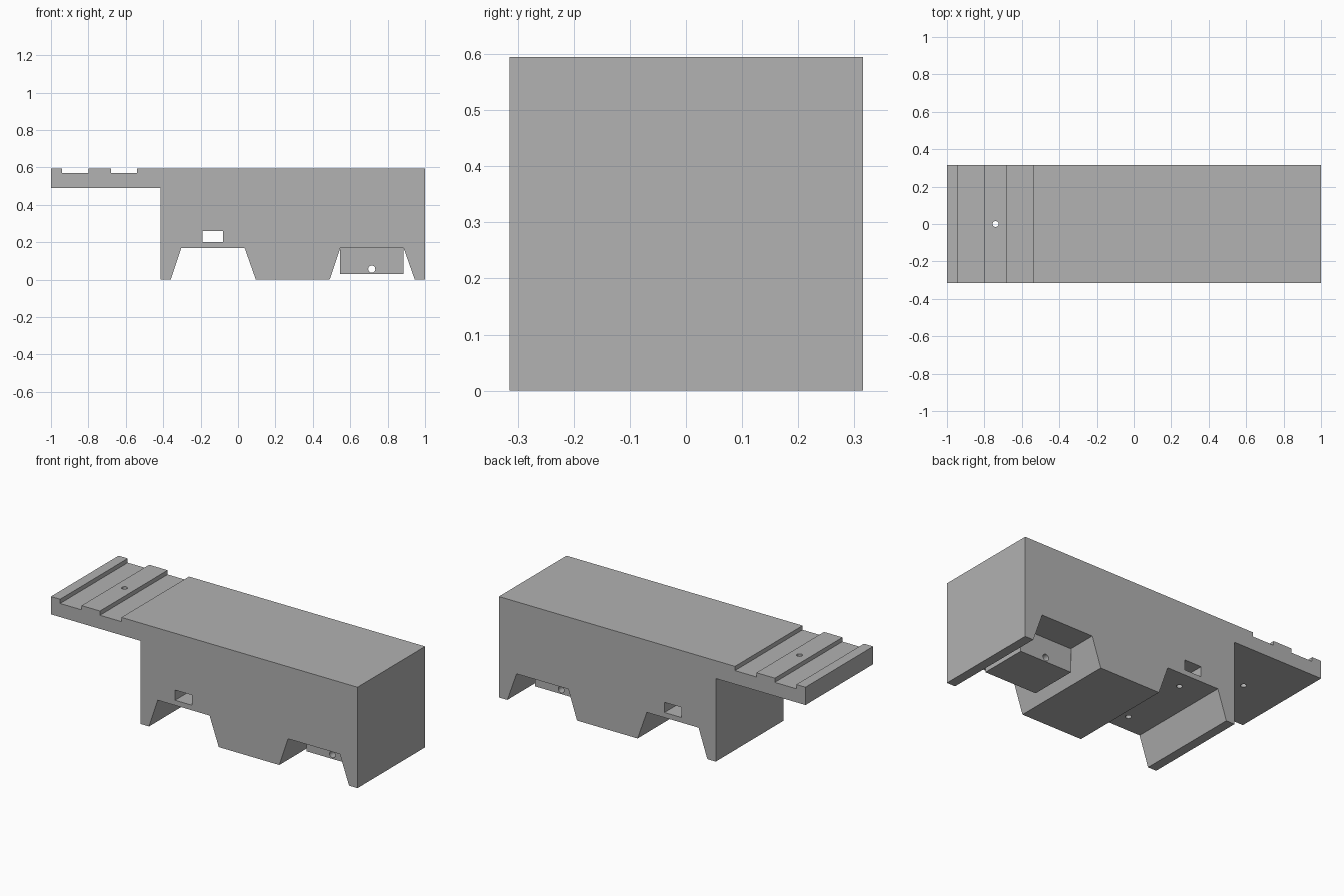
import bpy
import bmesh
from math import pi

cube = bpy.data.objects.get("Cube")
if cube:
    bpy.data.objects.remove(cube, do_unlink=True)

HALF_WIDTH = 0.315
BLOCK_HALF = 0.142
TOP, ARCH_TOP = 0.595, 0.17

grey = bpy.data.materials.new("plain grey")
grey.use_nodes = True
colour = (0.445, 0.445, 0.445, 1)
grey.diffuse_color = colour
grey.node_tree.nodes["Principled BSDF"].inputs["Base Color"].default_value = colour


def extrude_profile(name, points, half):
    """Extrude an x-z outline symmetrically along y."""
    bm = bmesh.new()
    face = bm.faces.new([bm.verts.new((x, -half, z)) for x, z in points])
    grown = bmesh.ops.extrude_face_region(bm, geom=[face])["geom"]
    moved = [v for v in grown if isinstance(v, bmesh.types.BMVert)]
    bmesh.ops.translate(bm, verts=moved, vec=(0, 2 * half, 0))
    bmesh.ops.recalc_face_normals(bm, faces=bm.faces)
    mesh = bpy.data.meshes.new(name)
    bm.to_mesh(mesh)
    bm.free()
    mesh.materials.append(grey)
    obj = bpy.data.objects.new(name, mesh)
    bpy.context.collection.objects.link(obj)
    return obj


def box(name, x0, x1, z0, z1, half):
    return extrude_profile(name, [(x0, z0), (x1, z0), (x1, z1), (x0, z1)], half)


def drill(radius, depth, location, rotation=(0, 0, 0)):
    bpy.ops.mesh.primitive_cylinder_add(vertices=24, radius=radius, depth=depth,
                                        location=location, rotation=rotation)
    tool = bpy.context.object
    tool.data.materials.append(grey)
    return tool


def cut(target, tool):
    """Subtract the tool from the target and discard it."""
    tool.hide_render = True
    mod = target.modifiers.new("cut", "BOOLEAN")
    mod.operation = "DIFFERENCE"
    mod.solver = "EXACT"
    mod.object = tool
    bpy.context.view_layer.update()
    with bpy.context.temp_override(object=target, active_object=target):
        bpy.ops.object.modifier_apply(modifier=mod.name)
    bpy.data.objects.remove(tool, do_unlink=True)


# Main body: overhanging shelf, two tapered arches, two top grooves
outline = [(-1, 0.49), (-0.415, 0.49), (-0.415, 0)]
for left, right in ((-0.36, 0.095), (0.49, 0.945)):
    outline += [(left, 0), (left + 0.057, ARCH_TOP), (right - 0.06, ARCH_TOP), (right, 0)]
outline += [(1, 0), (1, TOP)]
for right, left in ((-0.54, -0.68), (-0.8, -0.94)):
    outline += [(right, TOP), (right, 0.57), (left, 0.57), (left, TOP)]
outline.append((-1, TOP))
body = extrude_profile("body", outline, HALF_WIDTH)

# Slot through the body and the two holes leading up into it
cut(body, box("slot_cutter", -0.19, -0.08, 0.2, 0.26, 0.5))
for side in (-1, 1):
    cut(body, drill(0.016, 0.1, (-0.135, side * 0.205, 0.175)))

# Hole through the shelf
cut(body, drill(0.016, 0.3, (-0.74, 0, 0.54)))

# Hanging block in the second arch with a cross hole
block = box("hanging_block", 0.546, 0.885, 0.03, ARCH_TOP, BLOCK_HALF)
cut(block, drill(0.019, 1, (0.715, 0, 0.056), (pi / 2, 0, 0)))
